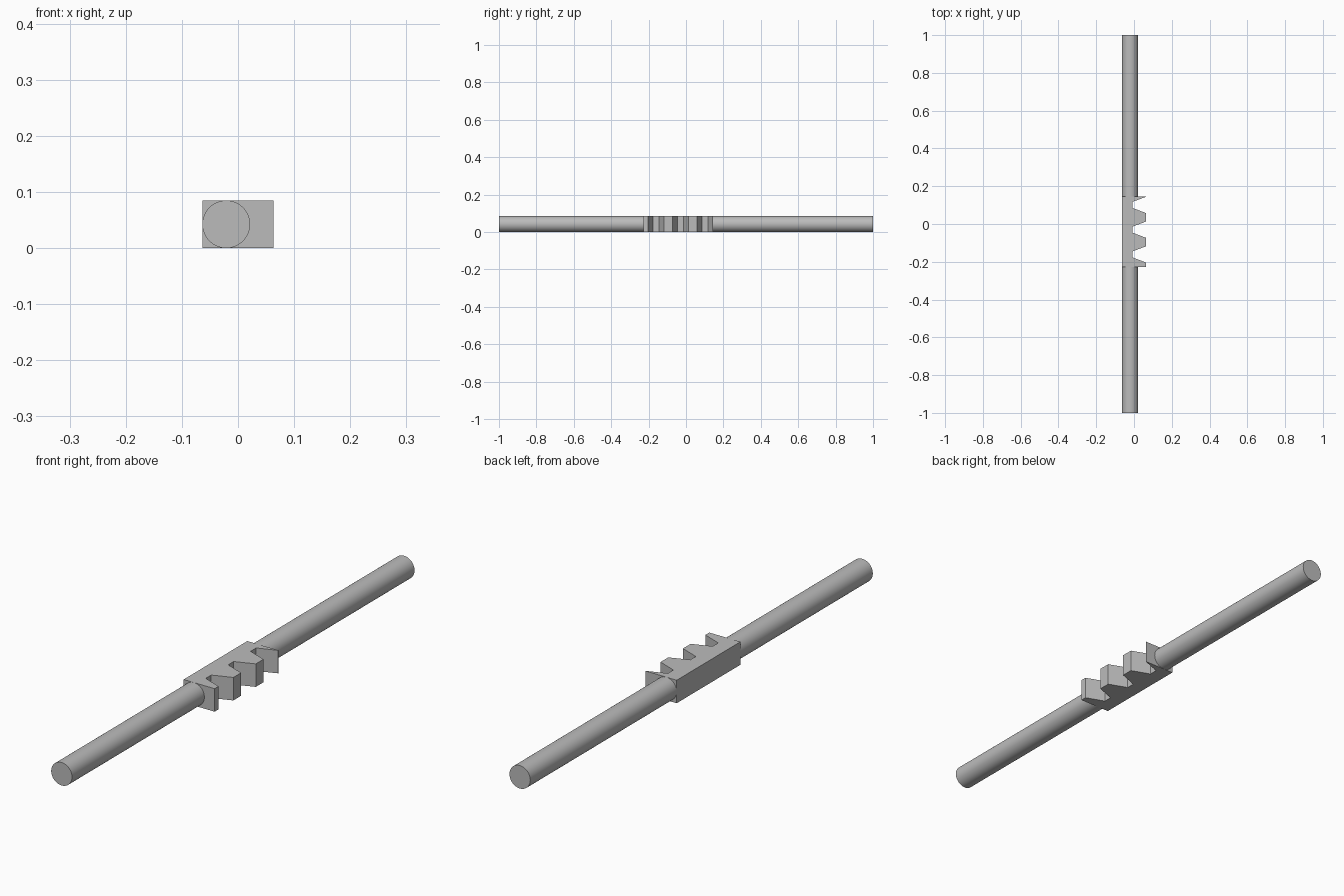
import bpy
import bmesh
import math

cube = bpy.data.objects.get("Cube")
if cube:
    bpy.data.objects.remove(cube, do_unlink=True)

RADIUS = 0.0425
HEIGHT = 2 * RADIUS
BACK, ROOT, TIP = -0.0635, -0.008, 0.0635
ROD_X = BACK + RADIUS
FRONT_Y, REAR_Y = -0.227, 0.145

steel = bpy.data.materials.new("steel_grey")
steel.use_nodes = True
colour = (0.5, 0.5, 0.5, 1)
steel.diffuse_color = colour
steel.node_tree.nodes["Principled BSDF"].inputs["Base Color"].default_value = colour


def rod(name, y0, y1):
    """Smooth round bar running along y."""
    bpy.ops.mesh.primitive_cylinder_add(
        vertices=64, radius=RADIUS, depth=y1 - y0,
        location=(ROD_X, (y0 + y1) / 2, RADIUS), rotation=(math.pi / 2, 0, 0))
    obj = bpy.context.object
    obj.name = name
    obj.data.materials.append(steel)
    bpy.ops.object.shade_smooth_by_angle(angle=math.radians(30))


# Round bars on both ends of the rack
rod("front_rod", -1, FRONT_Y)
rod("rear_rod", REAR_Y, 1)

# Toothed rack: plan outline with three tapered gaps, raised to full height
outline = [(BACK, FRONT_Y), (TIP, FRONT_Y)]
for gap in (-0.161, -0.03, 0.101):
    outline += [(TIP, gap - 0.043), (ROOT, gap - 0.016),
                (ROOT, gap + 0.016), (TIP, gap + 0.043)]
outline += [(TIP, REAR_Y), (BACK, REAR_Y)]

bm = bmesh.new()
base = bm.faces.new([bm.verts.new((x, y, 0)) for x, y in outline])
raised = bmesh.ops.extrude_face_region(bm, geom=[base])
top = [v for v in raised["geom"] if isinstance(v, bmesh.types.BMVert)]
bmesh.ops.translate(bm, vec=(0, 0, HEIGHT), verts=top)
bmesh.ops.recalc_face_normals(bm, faces=bm.faces)
mesh = bpy.data.meshes.new("toothed_rack")
bm.to_mesh(mesh)
bm.free()
mesh.materials.append(steel)
bpy.context.collection.objects.link(bpy.data.objects.new("toothed_rack", mesh))
